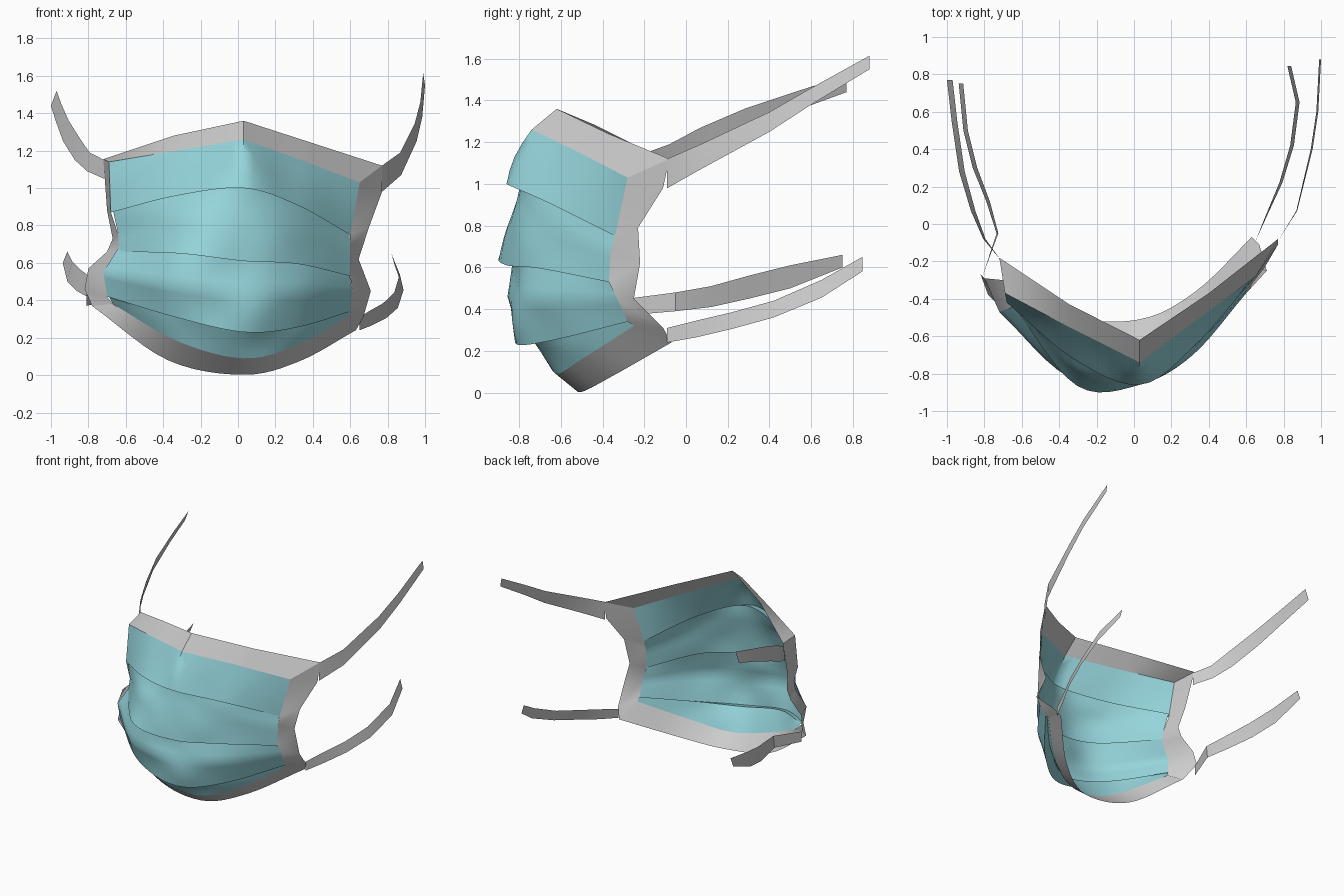
import bpy, math
from mathutils import Vector

if "Cube" in bpy.data.objects:
    bpy.data.objects.remove(bpy.data.objects["Cube"])

teal = bpy.data.materials.new("teal_cloth")
teal.diffuse_color = (0.30, 0.66, 0.71, 1)
teal.use_nodes = True
teal.node_tree.nodes["Principled BSDF"].inputs["Base Color"].default_value = teal.diffuse_color


def sheet(name, rows, mat=None, angle=35):
    """Thin sheet lofted through rows of points (top to bottom, left to right)."""
    n = len(rows[0])
    verts = [tuple(p) for row in rows for p in row]
    faces = [(r * n + c, (r + 1) * n + c, (r + 1) * n + c + 1, r * n + c + 1)
             for r in range(len(rows) - 1) for c in range(n - 1)]
    me = bpy.data.meshes.new(name)
    me.from_pydata(verts, [], faces)
    ob = bpy.data.objects.new(name, me)
    bpy.context.collection.objects.link(ob)
    if mat:
        me.materials.append(mat)
    bpy.ops.object.select_all(action='DESELECT')
    ob.select_set(True)
    bpy.context.view_layer.objects.active = ob
    bpy.ops.object.shade_smooth_by_angle(angle=math.radians(angle))
    return ob


def curve_row(left, q1, mid, q3, right, smooth=True, steps=6):
    """Row across the face: two ends plus (y, z) at the quarter, middle and three-quarter."""
    cx = 0.03
    p = [Vector(left), Vector(((left[0] + cx) / 2, *q1)), Vector((cx, *mid)),
         Vector(((right[0] + cx) / 2, *q3)), Vector(right)]
    ext = [2 * p[0] - p[1]] + p + [2 * p[4] - p[3]]
    out = []
    for i in range(4):
        a, b, c, d = ext[i:i + 4]
        for k in range(steps):
            t = k / steps
            if smooth:
                out.append(0.5 * (2 * b + (c - a) * t + (2 * a - 5 * b + 4 * c - d) * t * t
                                  + (3 * b - a - 3 * c + d) * t ** 3))
            else:
                out.append(b.lerp(c, t))
    return out + [p[4]]


# Pleated cloth: top edge, then fold tip / tucked line / panel for each pleat
cloth_top = curve_row((-.69, -.37, 1.14), (-.56, 1.20), (-.74, 1.26), (-.51, 1.15), (.65, -.28, 1.03), False)
fold_1 = curve_row((-.68, -.42, .87), (-.72, .96), (-.86, 1.0), (-.66, .91), (.60, -.34, .75))
tuck_1 = curve_row((-.67, -.41, .89), (-.68, .98), (-.79, 1.02), (-.61, .94), (.595, -.33, .77))
panel_1 = curve_row((-.64, -.43, .75), (-.78, .85), (-.82, .85), (-.66, .80), (.60, -.36, .68))
fold_2 = curve_row((-.64, -.45, .66), (-.865, .65), (-.86, .61), (-.70, .595), (.60, -.37, .53))
tuck_2 = curve_row((-.64, -.44, .68), (-.79, .68), (-.80, .64), (-.64, .63), (.595, -.36, .55))
panel_2 = curve_row((-.72, -.47, .55), (-.82, .48), (-.83, .45), (-.69, .45), (.61, -.33, .45))
fold_3 = curve_row((-.70, -.46, .42), (-.76, .31), (-.81, .23), (-.62, .255), (.60, -.28, .34))
tuck_3 = curve_row((-.69, -.44, .42), (-.70, .33), (-.73, .25), (-.56, .28), (.595, -.27, .35))
cloth_bottom = curve_row((-.67, -.42, .38), (-.63, .18), (-.62, .09), (-.50, .16), (.60, -.25, .32))
rows = [cloth_top, fold_1, tuck_1, panel_1, fold_2, tuck_2, panel_2, fold_3, tuck_3, cloth_bottom]

# Soft wrinkles between the rows
cloth = []
for i in range(len(rows) - 1):
    for s in range(4):
        t = s / 4
        line = []
        for j, (a, b) in enumerate(zip(rows[i], rows[i + 1])):
            u = j / (len(rows[i]) - 1)
            size = 0.3 * (b - a).length * math.sin(math.pi * t) * math.sin(math.pi * u)
            wave = 0.15 * math.sin(9 * u + 2 * i) + 0.12 * math.sin(21 * u + i)
            line.append(a.lerp(b, t) + Vector((0, size * wave, 0)))
        cloth.append(line)
cloth.append(cloth_bottom)
sheet("pleated_cloth", cloth, teal, 60)

# Top and bottom border bands
border_top = curve_row((-.72, -.18, 1.155), (-.43, 1.28), (-.62, 1.36), (-.37, 1.24), (.77, -.08, 1.12), False)
border_bottom = curve_row((-.78, -.38, .37), (-.50, .08), (-.51, .002), (-.36, .075), (.63, -.07, .24))
sheet("top_border", [border_top, cloth_top])
sheet("bottom_border", [cloth_bottom, border_bottom])

# Side border bands
edge_rows = [cloth_top, fold_1, panel_1, fold_2, panel_2, fold_3, cloth_bottom]
left_outer = [(-.72, -.18, 1.155), (-.70, -.26, .88), (-.67, -.30, .73), (-.70, -.30, .66),
              (-.80, -.29, .57), (-.82, -.27, .46), (-.78, -.38, .37)]
right_outer = [(.77, -.08, 1.12), (.77, -.11, .98), (.70, -.23, .79), (.645, -.22, .62),
               (.71, -.25, .45), (.67, -.11, .31), (.63, -.07, .24)]
sheet("left_border", [[o, r[0]] for o, r in zip(left_outer, edge_rows)], angle=60)
sheet("right_border", [[r[-1], o] for o, r in zip(right_outer, edge_rows)], angle=60)


# Loose tie straps: stations of (x, y, top z, bottom z), leaning along the length
def strap(name, stations, lean):
    n = len(stations) - 1
    top, bottom = [], []
    for i, (x, y, zt, zb) in enumerate(stations):
        d = math.copysign(lean * min(1, 2 * i / n), x)
        top.append((x - d, y, zt))
        bottom.append((x + d, y, zb))
    if stations[0][0] < 0:
        top.reverse()
        bottom.reverse()
    sheet(name, [top, bottom])


strap("upper_right_strap", [(.77, -.09, 1.12, .98), (.87, .07, 1.19, 1.07), (.95, .40, 1.345, 1.25),
                            (.98, .60, 1.46, 1.38), (.995, .88, 1.615, 1.55)], .005)
strap("upper_left_strap", [(-.715, -.19, 1.15, 1.05), (-.80, -.08, 1.19, 1.09), (-.86, .07, 1.27, 1.15),
                           (-.92, .28, 1.36, 1.25), (-.96, .55, 1.45, 1.36), (-.985, .77, 1.52, 1.44)], .015)
strap("lower_right_strap", [(.65, -.09, .31, .24), (.71, .05, .345, .265), (.785, .22, .385, .305),
                            (.845, .42, .44, .36), (.875, .65, .54, .455), (.83, .845, .65, .58)], -.01)
strap("lower_left_strap", [(-.81, -.28, .45, .37), (-.73, -.05, .48, .39), (-.78, .12, .51, .41),
                           (-.85, .30, .56, .45), (-.90, .50, .61, .50), (-.925, .75, .66, .60)], .012)
